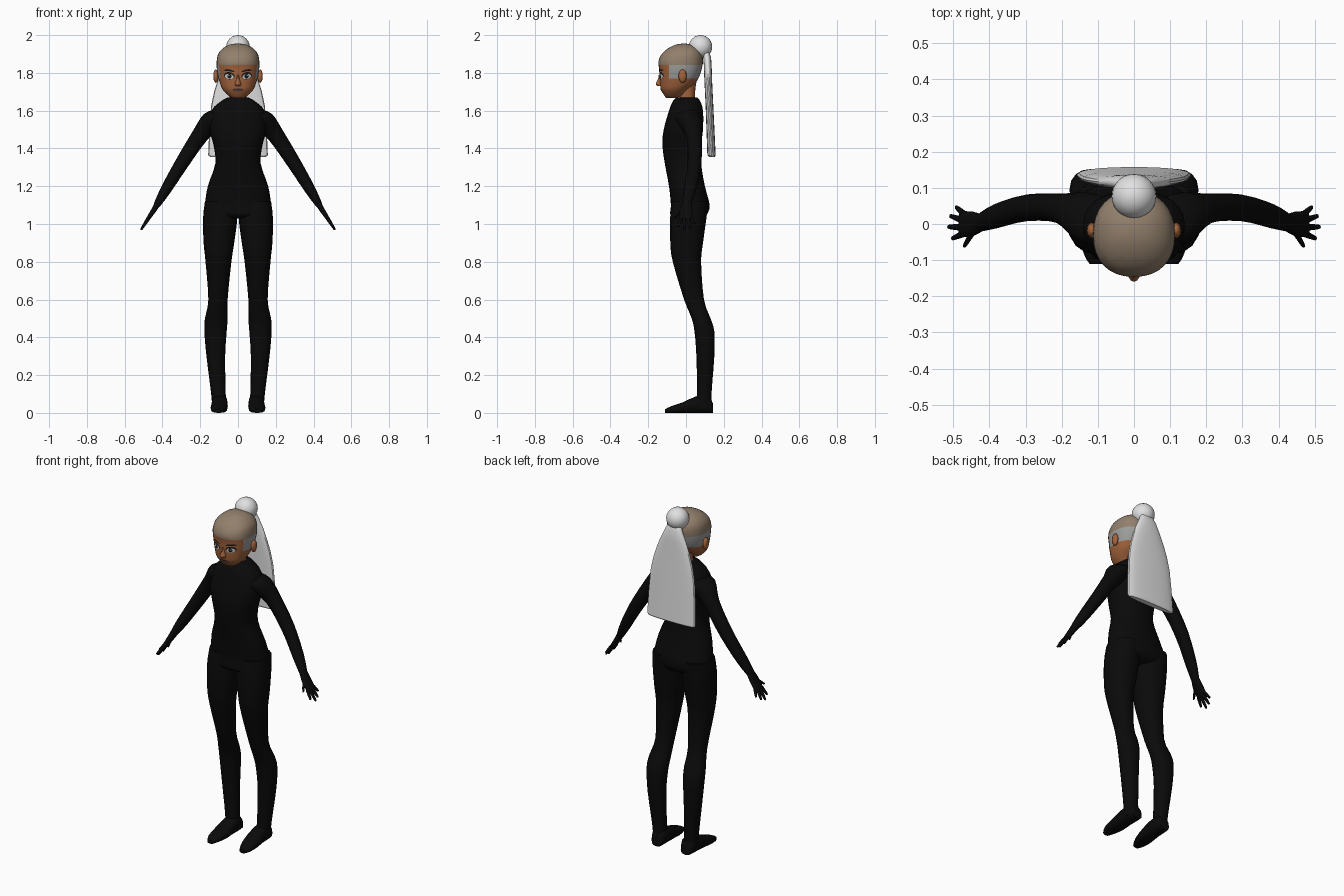
import bpy, bmesh, math
from mathutils import Vector
from mathutils.bvhtree import BVHTree

cube = bpy.data.objects.get("Cube")
if cube:
    bpy.data.objects.remove(cube)


def material(name, *rgb):
    m = bpy.data.materials.new(name)
    m.use_nodes = True
    m.diffuse_color = (*rgb, 1)
    m.node_tree.nodes["Principled BSDF"].inputs["Base Color"].default_value = (*rgb, 1)
    return m


BLACK = material("black suit", .003, .003, .003)
SKIN = material("brown skin", .36, .125, .045)
TAN = material("tan cap", .29, .215, .15)
GREY = material("grey short hair", .33, .34, .33)
WHITE = material("white hair", .75, .75, .75)
DARK = material("dark lashes", .012, .009, .008)
EYE = material("eye white", .6, .62, .62)
LIPS = material("muted lips", .13, .07, .055)


def finish(bm, name, mats, mirror=False, angle=50):
    bmesh.ops.recalc_face_normals(bm, faces=bm.faces)
    me = bpy.data.meshes.new(name)
    bm.to_mesh(me)
    bm.free()
    ob = bpy.data.objects.new(name, me)
    bpy.context.collection.objects.link(ob)
    for m in mats:
        me.materials.append(m)
    bpy.ops.object.select_all(action='DESELECT')
    ob.select_set(True)
    bpy.context.view_layer.objects.active = ob
    bpy.ops.object.shade_smooth_by_angle(angle=math.radians(angle))
    if mirror:
        ob.modifiers.new("Mirror", 'MIRROR')
    return ob


def level(z, x0, x1, y0, y1):
    """Horizontal section given by its extents."""
    return (Vector(((x0 + x1) / 2, (y0 + y1) / 2, z)),
            Vector(((x1 - x0) / 2, 0, 0)), Vector((0, (y1 - y0) / 2, 0)))


def even(z, w, y0, y1):
    return level(z, -w, w, y0, y1)


def smooth(a, b, c, d, t):
    return b + (c - a) * (t / 2) + (a * 2 - b * 5 + c * 4 - d) * (t * t / 2) \
        + (b * 3 - a - c * 3 + d) * (t ** 3 / 2)


def loft(sections, sides=16, steps=3, power=1.0):
    """Skin over smoothly interpolated super-elliptic sections."""
    s = [sections[0], *sections, sections[-1]]
    dense = [tuple(smooth(*(s[i + k][j] for k in range(4)), n / steps) for j in range(3))
             for i in range(len(sections) - 1) for n in range(steps)] + [sections[-1]]
    bm = bmesh.new()
    rings = []
    for c, u, v in dense:
        ring = []
        for k in range(sides):
            a = math.tau * k / sides
            p, q = (math.copysign(abs(f) ** power, f) for f in (math.cos(a), math.sin(a)))
            ring.append(bm.verts.new(c + u * p + v * q))
        rings.append(ring)
    for r, t in zip(rings, rings[1:]):
        for k in range(sides):
            n = (k + 1) % sides
            bm.faces.new((r[k], r[n], t[n], t[k]))
    bm.faces.new(rings[0])
    bm.faces.new(rings[-1])
    return bm


# Torso
finish(loft([even(1.67, .055, -.05, .06), even(1.65, .09, -.07, .075),
             even(1.6, .14, -.09, .09), even(1.5, .15, -.118, .09),
             even(1.42, .13, -.125, .08), even(1.32, .12, -.112, .08),
             even(1.2, .16, -.09, .1), even(1.1, .176, -.08, .125),
             even(1.05, .18, -.083, .11), even(1.03, .14, -.05, .08)], 24, power=.9),
       "torso", [BLACK])

# Legs
finish(loft([level(1.12, .01, .175, -.075, .118), level(1.03, .004, .185, -.084, .108),
             level(.9, .02, .182, -.083, .09), level(.8, .035, .172, -.07, .08),
             level(.6, .055, .157, -.01, .095), level(.5, .055, .175, .03, .13),
             level(.43, .06, .178, .045, .15), level(.3, .068, .167, .055, .15),
             level(.1, .065, .142, .058, .135), level(.02, .06, .137, .05, .138)], power=.9),
       "leg", [BLACK], True)


# Feet, lofted from heel to toe
def foot_section(y, x, w, top):
    return Vector((x, y, top / 2)), Vector((w, 0, 0)), Vector((0, 0, top / 2))


finish(loft([foot_section(.142, .095, .03, .05), foot_section(.12, .096, .04, .09),
             foot_section(.06, .097, .042, .09), foot_section(-.02, .1, .045, .055),
             foot_section(-.08, .105, .035, .035), foot_section(-.11, .105, .018, .02)],
            12, 2, .7), "foot", [BLACK], True)

# Arms and hands, with sections square to the arm's slope
SLOPE = Vector((.83, 0, .55))


def arm_section(x, y, z, thick, deep):
    return Vector((x, y, z)), SLOPE * thick, Vector((0, deep, 0))


finish(loft([arm_section(.07, .01, 1.58, .05, .06), arm_section(.13, .015, 1.55, .06, .072),
             arm_section(.2, .042, 1.47, .045, .042), arm_section(.295, .045, 1.325, .037, .037),
             arm_section(.38, .022, 1.185, .029, .034), arm_section(.43, .002, 1.1, .018, .024)]),
       "arm", [BLACK], True)
finish(loft([arm_section(.425, .004, 1.11, .017, .024), arm_section(.445, 0, 1.075, .014, .034),
             arm_section(.478, 0, 1.025, .01, .036)], 12, 2, .8), "palm", [BLACK], True)
FINGERS = {"thumb": (.445, -.02, 1.07, .47, -.062, 1.03),
           "index_finger": (.473, -.027, 1.03, .503, -.04, .985),
           "middle_finger": (.475, -.009, 1.03, .514, -.008, .968),
           "ring_finger": (.475, .01, 1.03, .508, .022, .978),
           "little_finger": (.47, .027, 1.035, .492, .047, 1.0)}
for name, p in FINGERS.items():
    a, b = Vector(p[:3]), Vector(p[3:])
    finish(loft([arm_section(*a.lerp(b, t), r, r)
                 for t, r in ((0, .01), (.6, .008), (.95, .006), (1, .002))], 8, 1),
           name, [BLACK], True)

# Neck
finish(loft([even(1.64, .048, -.04, .05), even(1.7, .043, -.032, .048),
             even(1.78, .05, -.03, .06)]), "neck", [SKIN])

# Head, cut along the hairlines and coloured by region
CAP, NAPE, TEMPLE = 1.843, 1.77, -.09
bm = loft([even(1.668, .03, -.105, -.05), even(1.68, .052, -.115, -.02),
           even(1.71, .08, -.132, .01), even(1.74, .094, -.137, .045),
           even(1.78, .105, -.14, .07), even(1.82, .112, -.142, .083),
           even(1.86, .113, -.146, .09), even(1.9, .105, -.128, .085),
           even(1.93, .08, -.095, .065), even(1.949, .045, -.055, .03),
           even(1.955, .012, -.02, 0)], 32, power=.88)
for co, no in (((0, 0, CAP), (0, 0, 1)), ((0, 0, NAPE), (0, 0, 1)), ((0, TEMPLE, 0), (0, 1, 0))):
    bmesh.ops.bisect_plane(bm, geom=bm.verts[:] + bm.edges[:] + bm.faces[:],
                           plane_co=co, plane_no=no, dist=1e-5)
for f in bm.faces:
    c = f.calc_center_median()
    f.material_index = 1 if c.z > CAP else 2 if c.z > NAPE and c.y > TEMPLE else 0
face_surface = BVHTree.FromBMesh(bm)
finish(bm, "head", [SKIN, TAN, GREY])

# Nose
finish(loft([even(1.79, .007, -.144, -.11), even(1.765, .01, -.149, -.11),
             even(1.742, .017, -.16, -.11), even(1.73, .014, -.15, -.11)], 12),
       "nose", [SKIN])


def ball(name, mat, centre, size, mirror=False, sides=24):
    bm = bmesh.new()
    bmesh.ops.create_uvsphere(bm, u_segments=sides, v_segments=sides // 2, radius=1)
    for v in bm.verts:
        v.co = Vector(a * s + c for a, s, c in zip(v.co, size, centre))
    return finish(bm, name, [mat], mirror)


# Ears
ball("ear", SKIN, (.117, -.018, 1.783), (.014, .022, .036), True, 12)


def plate(name, mat, x, z, w, h, lift, tilt=0.0, mirror=True, bow=0.0):
    """Thin oval laid on the face."""
    bm = bmesh.new()

    def vert(r, a):
        px, pz = r * w * math.cos(a), r * h * math.sin(a)
        pz += tilt * px - bow * (px / w) ** 2
        hit = face_surface.ray_cast(Vector((x + px, -1, z + pz)), Vector((0, 1, 0)))[0]
        return bm.verts.new((x + px, hit.y - lift, z + pz))

    n = 16
    centre = vert(0, 0)
    inner, outer = ([vert(r, math.tau * k / n) for k in range(n)] for r in (.5, 1))
    for k in range(n):
        j = (k + 1) % n
        bm.faces.new((centre, inner[k], inner[j]))
        bm.faces.new((inner[k], outer[k], outer[j], inner[j]))
    finish(bm, name, [mat], mirror)


# Painted face details
plate("eye_outline", DARK, .046, 1.785, .028, .019, .002, .1)
plate("eye_white", EYE, .046, 1.781, .023, .014, .003, .1)
plate("iris", DARK, .045, 1.782, .011, .012, .004)
plate("eye_glint", EYE, .049, 1.786, .003, .003, .005)
plate("eyebrow", DARK, .047, 1.814, .03, .005, .002, .15, bow=.005)
plate("mouth", LIPS, 0, 1.71, .03, .009, .002, mirror=False)
plate("lip_line", DARK, 0, 1.711, .026, .0018, .003, mirror=False)

# Hair bun and flat ponytail
ball("hair_bun", WHITE, (0, .077, 1.938), (.062, .062, .062))
finish(loft([even(1.93, .03, .08, .115), even(1.88, .055, .092, .133),
             even(1.765, .106, .097, .138), even(1.62, .143, .104, .145),
             even(1.39, .157, .112, .156), even(1.365, .156, .114, .157),
             even(1.355, .148, .122, .152)], 24, 2, .85),
       "ponytail", [WHITE], angle=35)
